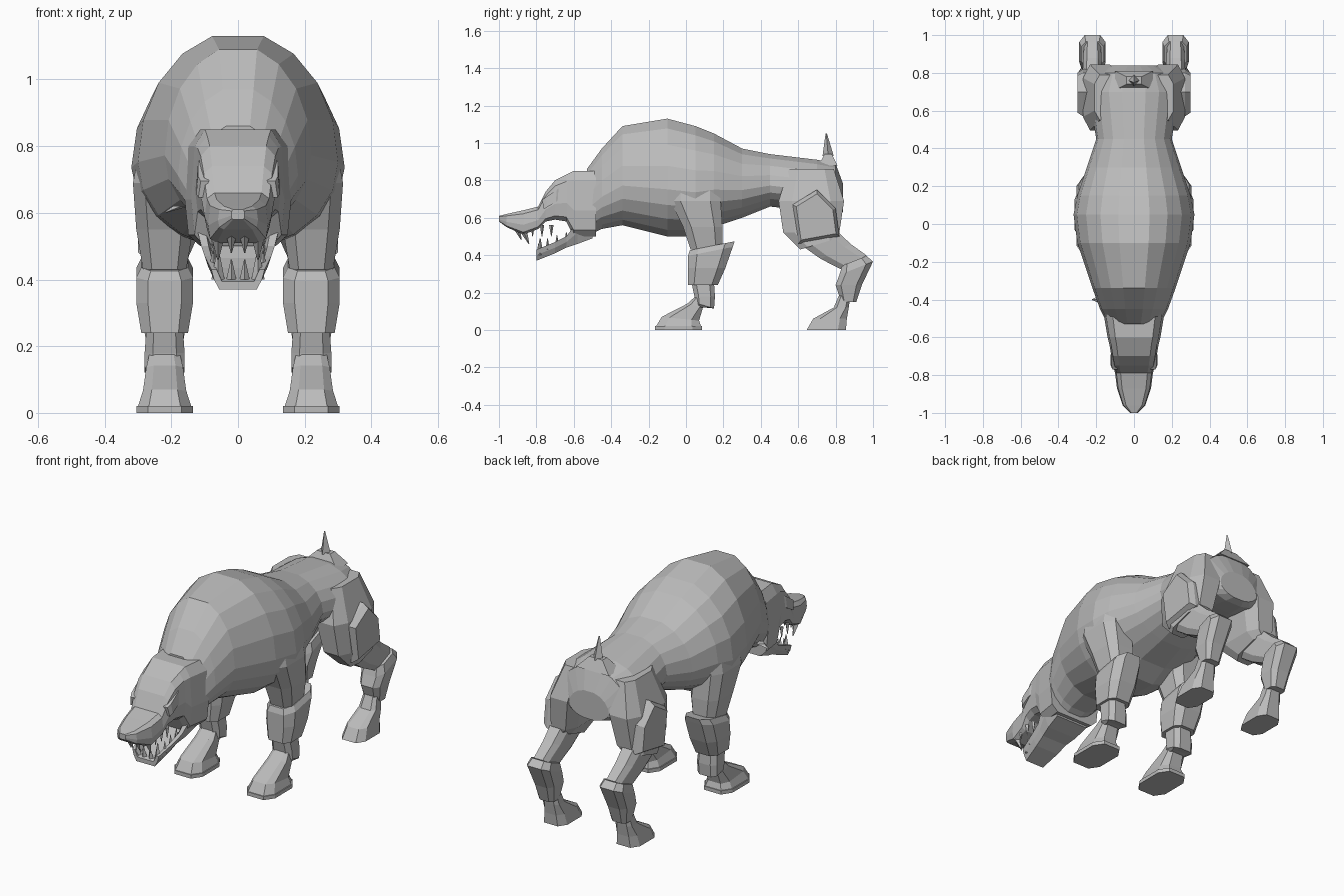
import bpy, bmesh
from math import sin, cos, radians, copysign
from mathutils import Vector

if "Cube" in bpy.data.objects:
    bpy.data.objects.remove(bpy.data.objects["Cube"])

grey = bpy.data.materials.new("plain grey")
grey.use_nodes = True
grey.diffuse_color = (.5, .5, .5, 1)
grey.node_tree.nodes["Principled BSDF"].inputs["Base Color"].default_value = grey.diffuse_color

SIDES = {"left": 1, "right": -1}


def loft(name, rings):
    """Skin a row of closed rings and cap both ends."""
    bm = bmesh.new()
    rows = [[bm.verts.new(point) for point in ring] for ring in rings]
    for near, far in zip(rows, rows[1:]):
        for i in range(len(near)):
            bm.faces.new((near[i - 1], near[i], far[i], far[i - 1]))
    bm.faces.new(rows[0])
    bm.faces.new(rows[-1])
    bmesh.ops.recalc_face_normals(bm, faces=bm.faces)
    mesh = bpy.data.meshes.new(name)
    bm.to_mesh(mesh)
    bm.free()
    mesh.materials.append(grey)
    bpy.context.collection.objects.link(bpy.data.objects.new(name, mesh))


def both_sides(name, rings):
    for side, sign in SIDES.items():
        loft(f"{side}_{name}", [[(sign * x, y, z) for x, y, z in ring] for ring in rings])


def rounded(count, start, end, power):
    """Points on a superellipse arc, scaled so that it fills the unit square."""
    points = []
    for i in range(count):
        angle = radians(start + (end - start) * i / (count - 1))
        points.append([copysign(abs(f) ** power, f) for f in (sin(angle), cos(angle))])
    wide = max(x for x, z in points)
    tall = max(z for x, z in points)
    return [(x / wide, z / tall) for x, z in points]


def station(half_profile, y, top, low, width, middle=.4):
    """Mirrored cross-section of the trunk, facing along y."""
    centre = low + (top - low) * middle
    half = [(x * width, y, centre + z * (top - centre if z > 0 else centre - low))
            for x, z in half_profile]
    return half + [(-x, y, z) for x, y, z in reversed(half) if x > 0]


OCTAGON = rounded(8, 22.5, 337.5, .6)


def ring(y, z, depth, width, x=.22, tilt=0):
    """Chamfered box section of a limb, with the back raised by tilt."""
    return [(x + u * width / 2, y + v * depth / 2, z + tilt * v * depth / 2)
            for u, v in OCTAGON]


def spike(name, base, tip, radius):
    """Four-sided tapered point."""
    corners = [Vector(c) * radius for c in ((1, 0, 0), (0, 1, 0), (-1, 0, 0), (0, -1, 0))]
    loft(name, [[Vector(base) + c for c in corners], [Vector(tip) + c / 8 for c in corners]])


# Torso, from neck to rump
dome = rounded(9, 15, 165, 1)
loft("torso", [
    station(dome, y=-.53, top=.86, low=.5, width=.14),
    station(dome, y=-.45, top=.97, low=.54, width=.18),
    station(dome, y=-.34, top=1.09, low=.56, width=.22),
    station(dome, y=-.1, top=1.13, low=.5, width=.3),
    station(dome, y=.05, top=1.09, low=.5, width=.32),
    station(dome, y=.15, top=1.05, low=.55, width=.3),
    station(dome, y=.3, top=.97, low=.6, width=.25),
    station(dome, y=.45, top=.94, low=.66, width=.2),
    station(dome, y=.7, top=.91, low=.63, width=.24),
    station(dome, y=.8, top=.89, low=.62, width=.2),
    station(dome, y=.84, top=.78, low=.63, width=.12),
])

# Skull and muzzle
skull = rounded(5, 30, 150, .5)
loft("head", [
    station(skull, y=-.48, top=.85, low=.5, width=.16),
    station(skull, y=-.6, top=.85, low=.5, width=.14),
    station(skull, y=-.64, top=.83, low=.58, width=.13),
    station(skull, y=-.7, top=.8, low=.59, width=.12),
    station(skull, y=-.75, top=.74, low=.58, width=.11),
    station(skull, y=-.79, top=.66, low=.54, width=.1),
    station(skull, y=-.87, top=.64, low=.51, width=.09),
    station(skull, y=-.96, top=.62, low=.55, width=.06),
    station(skull, y=-1, top=.61, low=.58, width=.02),
])
both_sides("brow", [ring(y=-.72, z=.73, depth=.1, width=.04, x=.1, tilt=.7),
                    ring(y=-.72, z=.67, depth=.08, width=.03, x=.11, tilt=.6)])

# Lower jaw, hollow between raised lips
trough = [(0, -.2), (.6, -.2), (.8, 1), (1, 1), (.9, 0), (.7, -1), (0, -1)]
loft("lower_jaw", [
    station(trough, y=-.8, top=.43, low=.37, width=.08, middle=.5),
    station(trough, y=-.7, top=.47, low=.41, width=.1, middle=.5),
    station(trough, y=-.64, top=.5, low=.44, width=.11, middle=.5),
    station(trough, y=-.58, top=.58, low=.46, width=.13, middle=.5),
    station(trough, y=-.5, top=.62, low=.49, width=.14, middle=.5),
])

# Teeth: fangs, then rows running back along each jaw
for side, sign in SIDES.items():
    x = sign * .06
    spike(f"{side}_upper_fang", (x, -.87, .53), (x, -.84, .46), radius=.02)
    spike(f"{side}_lower_fang", (x, -.78, .4), (x, -.78, .49), radius=.02)
    spike(f"{side}_upper_incisor", (x / 3, -.9, .53), (x / 3, -.88, .48), radius=.015)
    spike(f"{side}_lower_incisor", (x / 3, -.78, .4), (x / 3, -.79, .46), radius=.015)
    for i in range(3):
        back, x = i / 20, sign * .075
        spike(f"{side}_upper_tooth_{i}", (x, back - .82, .56), (x, back - .82, .5), radius=.012)
        low = .43 + back / 3
        spike(f"{side}_lower_tooth_{i}", (x, back - .74, low), (x, back - .74, low + .06), radius=.012)

# Single torn ear
spike("ear_stub", (-.17, -.4, .62), (-.22, -.4, .6), radius=.025)

# Front legs
both_sides("shoulder", [
    ring(y=.05, z=.82, depth=.25, width=.14),
    ring(y=.05, z=.69, depth=.27, width=.17, x=.23),
    ring(y=.09, z=.55, depth=.21, width=.17),
    ring(y=.11, z=.43, depth=.17, width=.13),
])
both_sides("forearm_cuff", [
    ring(y=.14, z=.45, depth=.24, width=.14, tilt=.2),
    ring(y=.13, z=.42, depth=.24, width=.17, tilt=.2),
    ring(y=.11, z=.33, depth=.2, width=.17),
    ring(y=.09, z=.24, depth=.16, width=.14),
])
both_sides("front_wrist", [
    ring(y=.09, z=.25, depth=.12, width=.11),
    ring(y=.1, z=.18, depth=.11, width=.12),
    ring(y=.1, z=.13, depth=.1, width=.12, tilt=-.3),
    ring(y=.08, z=.12, depth=.07, width=.09),
])
both_sides("front_paw", [
    ring(y=.08, z=.18, depth=.06, width=.09),
    ring(y=.05, z=.13, depth=.08, width=.11, tilt=-.3),
    ring(y=-.03, z=.06, depth=.2, width=.13, tilt=-.1),
    ring(y=-.04, z=.02, depth=.24, width=.16),
])
both_sides("front_sole", [ring(y=-.04, z=z, depth=.25, width=.17) for z in (0, .02)])

# Hind legs
both_sides("thigh", [
    ring(y=.67, z=.86, depth=.24, width=.14, x=.14),
    ring(y=.67, z=.69, depth=.35, width=.18, x=.18),
    ring(y=.67, z=.52, depth=.3, width=.15, x=.2),
    ring(y=.71, z=.46, depth=.2, width=.12, tilt=.3),
])
both_sides("shank", [
    ring(y=.7, z=.5, depth=.21, width=.11, tilt=.3),
    ring(y=.8, z=.42, depth=.16, width=.1, tilt=.5),
    ring(y=.9, z=.36, depth=.13, width=.09, tilt=.6),
])
both_sides("hock_cuff", [
    ring(y=.9, z=.37, depth=.13, width=.12, tilt=.4),
    ring(y=.91, z=.33, depth=.18, width=.14, tilt=.4),
    ring(y=.87, z=.24, depth=.14, width=.12),
    ring(y=.87, z=.15, depth=.08, width=.09),
])
both_sides("hind_paw", [
    ring(y=.85, z=.19, depth=.06, width=.08),
    ring(y=.83, z=.12, depth=.08, width=.1),
    ring(y=.77, z=.06, depth=.18, width=.12),
    ring(y=.75, z=0, depth=.21, width=.14),
])

# Raised thigh plate, its outer edge bevelled
outline = [(.57, .67), (.7, .75), (.8, .65), (.82, .5), (.6, .46)]
both_sides("thigh_plate", [
    [(x, .7 + (y - .7) * size, .6 + (z - .6) * size) for y, z in outline]
    for x, size in ((.2, 1), (.27, 1), (.3, .85))])

# Docked tail on its mount
loft("tail_mount", [
    [(u * half, .76 + v * half / 2, z) for u, v in ((1, 1), (-1, 1), (-1, -1), (1, -1))]
    for half, z in ((.1, .88), (.04, .94))])
spike("tail", (0, .76, .93), (0, .75, 1.05), radius=.03)
